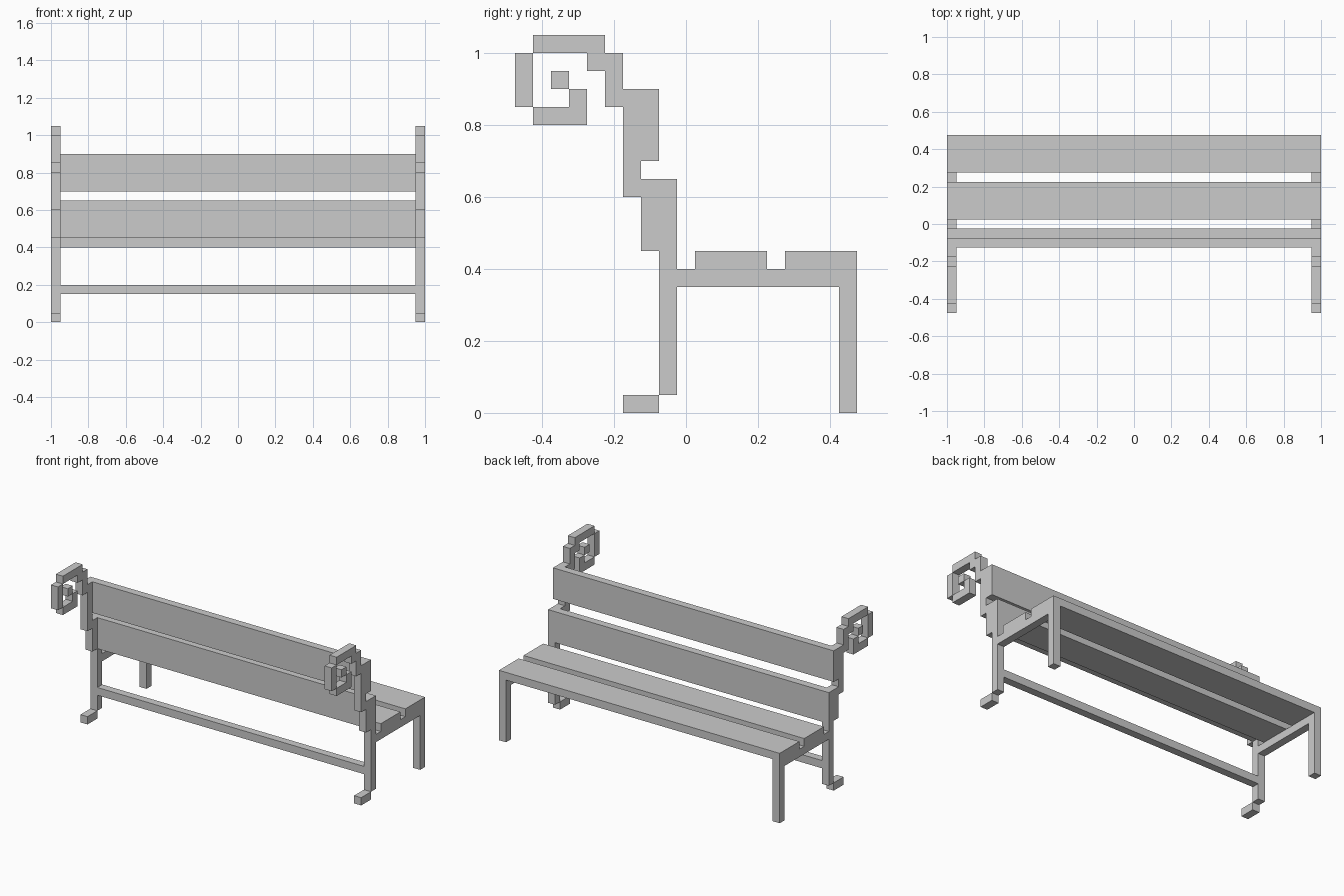
import bpy
import bmesh
from mathutils import Matrix, Vector

if "Cube" in bpy.data.objects:
    bpy.data.objects.remove(bpy.data.objects["Cube"])


def boxes(name, x0, x1, rects, mirror=False):
    """One object made of boxes spanning x0..x1; each rect is (y0, y1, z0, z1)."""
    bm = bmesh.new()
    for y0, y1, z0, z1 in rects:
        centre = Vector(((x0 + x1) / 2, (y0 + y1) / 2, (z0 + z1) / 2))
        size = Vector((x1 - x0, y1 - y0, z1 - z0))
        bmesh.ops.create_cube(
            bm, size=1, matrix=Matrix.Translation(centre) @ Matrix.Diagonal(size).to_4x4())
    mesh = bpy.data.meshes.new(name)
    bm.to_mesh(mesh)
    bm.free()
    obj = bpy.data.objects.new(name, mesh)
    bpy.context.collection.objects.link(obj)
    if mirror:
        obj.modifiers.new("Mirror", 'MIRROR').use_axis[0] = True
    return obj


# Side frames: built on the right and mirrored to the left
frame_parts = {
    "front_leg": [(0.425, 0.475, 0, 0.4)],
    "seat_support": [(-0.025, 0.425, 0.35, 0.4)],
    "back_leg": [(-0.075, -0.025, 0.05, 0.45)],
    "back_foot": [(-0.175, -0.075, 0, 0.05)],
    "backrest_post": [(-0.125, -0.075, 0.45, 0.65),
                      (-0.175, -0.125, 0.6, 0.9),
                      (-0.225, -0.175, 0.85, 1.0)],
    # Square spiral scroll, from the post inward
    "scroll": [(-0.275, -0.225, 0.95, 1.0),
               (-0.425, -0.225, 1.0, 1.05),
               (-0.475, -0.425, 0.85, 1.0),
               (-0.425, -0.275, 0.8, 0.85),
               (-0.325, -0.275, 0.85, 0.9),
               (-0.375, -0.325, 0.9, 0.95)],
}
for name, rects in frame_parts.items():
    boxes(name, 0.95, 1.0, rects, mirror=True)

# Full-width planks
boxes("seat_plank_front", -1, 1, [(0.275, 0.475, 0.4, 0.45)])
boxes("seat_plank_back", -1, 1, [(0.025, 0.225, 0.4, 0.45)])
boxes("backrest_plank_lower", -1, 1, [(-0.075, -0.025, 0.45, 0.65)])
boxes("backrest_plank_upper", -1, 1, [(-0.125, -0.075, 0.7, 0.9)])

# Rail between the back legs
boxes("stretcher", -0.95, 0.95, [(-0.075, -0.025, 0.15, 0.2)])
